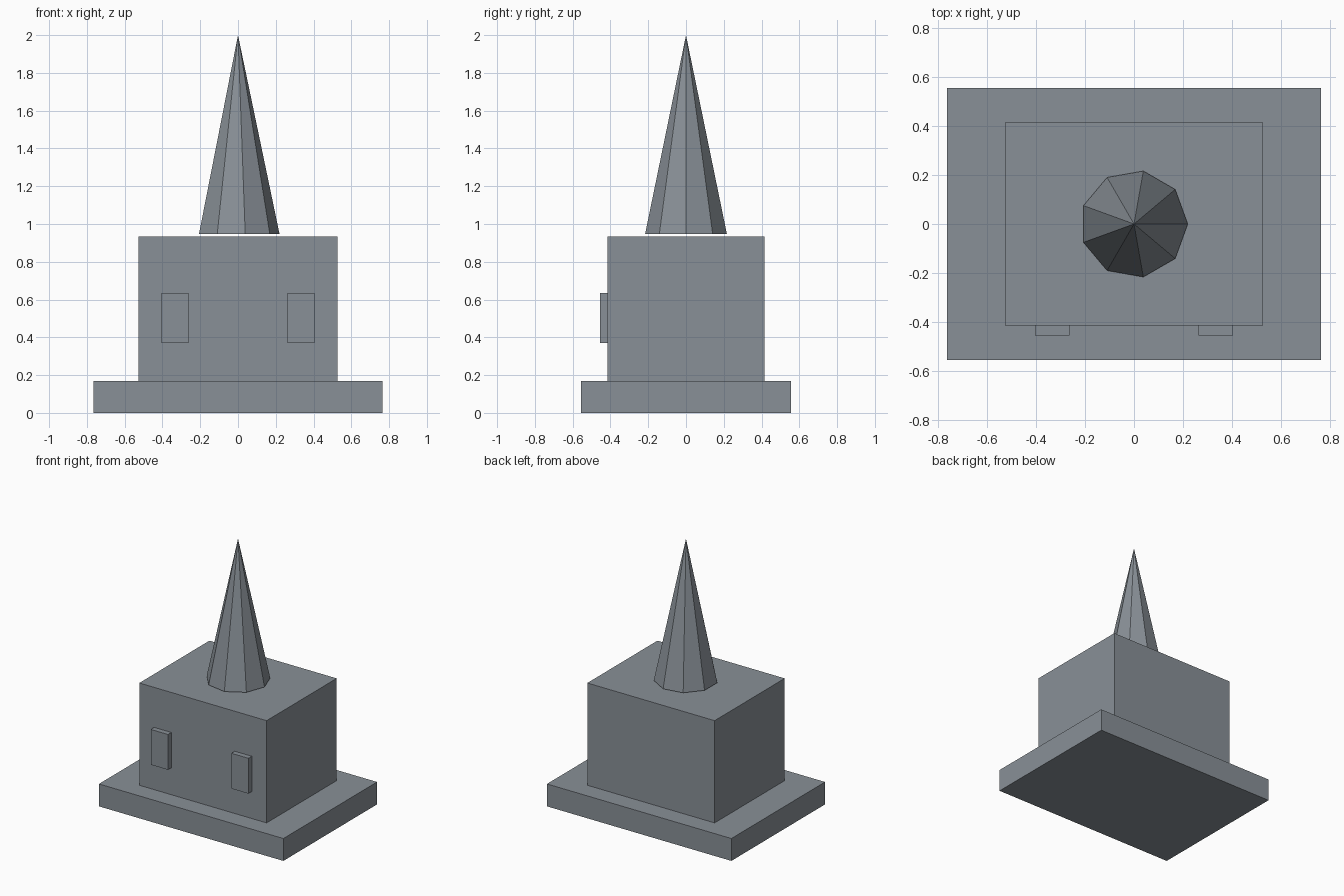
import bpy
import bmesh
from math import cos, sin, tau

cube = bpy.data.objects.get("Cube")
if cube:
    bpy.data.objects.remove(cube, do_unlink=True)

# Single slate grey material
GREY = (0.25, 0.28, 0.31, 1.0)
slate = bpy.data.materials.new("slate_grey")
slate.use_nodes = True
slate.diffuse_color = GREY
for node in slate.node_tree.nodes:
    if node.type == "BSDF_PRINCIPLED":
        node.inputs["Base Color"].default_value = GREY


def add_object(name, bm):
    """Turn a bmesh into a flat shaded object."""
    bmesh.ops.recalc_face_normals(bm, faces=bm.faces[:])
    mesh = bpy.data.meshes.new(name)
    bm.to_mesh(mesh)
    bm.free()
    mesh.materials.append(slate)
    obj = bpy.data.objects.new(name, mesh)
    bpy.context.collection.objects.link(obj)
    return obj


def box(name, low, high):
    """Box between two opposite corners."""
    bm = bmesh.new()
    bmesh.ops.create_cube(bm, size=1)
    for v in bm.verts:
        v.co = [a + (b - a) * (c + 0.5) for a, b, c in zip(low, high, v.co)]
    return add_object(name, bm)


def spire(name, sides, radius, bottom, top):
    """Pointed cone with one base corner on +x."""
    bm = bmesh.new()
    ring = [bm.verts.new((radius * cos(tau * i / sides),
                          radius * sin(tau * i / sides), bottom))
            for i in range(sides)]
    tip = bm.verts.new((0, 0, top))
    bm.faces.new(ring)
    for i in range(sides):
        bm.faces.new((ring[i], ring[(i + 1) % sides], tip))
    return add_object(name, bm)


# Base slab and main block
box("base_slab", (-0.765, -0.555, 0), (0.765, 0.555, 0.168))
box("main_block", (-0.528, -0.415, 0.168), (0.528, 0.415, 0.935))

# Raised window panels on the front
for side, x in (("left", 0.334), ("right", -0.334)):
    box(side + "_window", (x - 0.071, -0.455, 0.37), (x + 0.071, -0.415, 0.635))

# Nine sided spire floating just above the roof
spire("spire", 9, 0.22, 0.946, 2.0)
